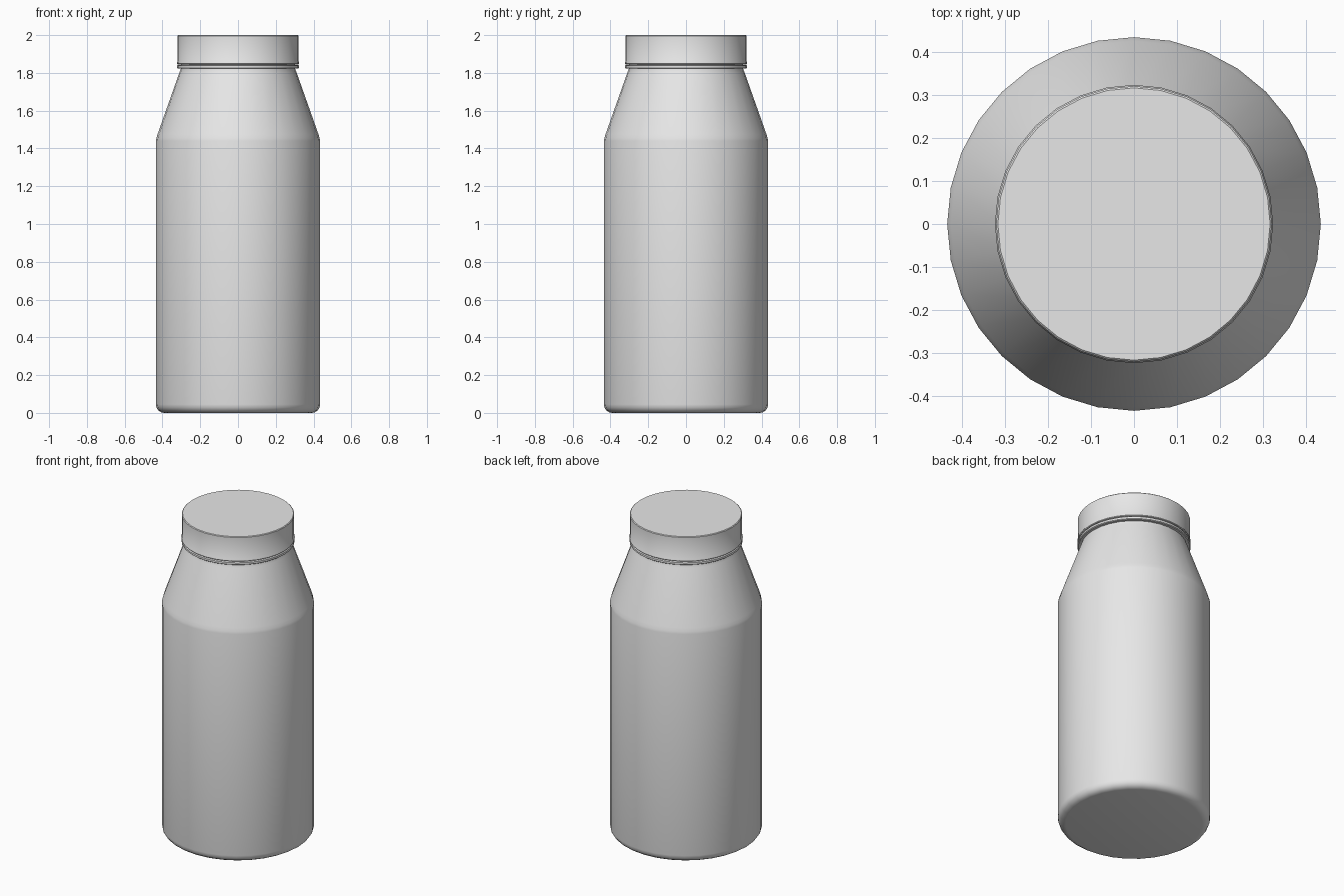
import bpy, bmesh, math

if "Cube" in bpy.data.objects:
    bpy.data.objects.remove(bpy.data.objects["Cube"])

SIDES = 32

grey = bpy.data.materials.new("light_grey")
grey.diffuse_color = (0.8, 0.8, 0.8, 1)
grey.use_nodes = True
grey.node_tree.nodes["Principled BSDF"].inputs["Base Color"].default_value = grey.diffuse_color


def lathe(name, profile):
    """Spin (radius, height) points around z; end points get flat caps."""
    bm = bmesh.new()
    rings = []
    for r, z in profile:
        rings.append([bm.verts.new((r * math.cos(2 * math.pi * i / SIDES),
                                    r * math.sin(2 * math.pi * i / SIDES), z))
                      for i in range(SIDES)])
    for a, b in zip(rings, rings[1:]):
        for i in range(SIDES):
            j = (i + 1) % SIDES
            bm.faces.new((a[i], a[j], b[j], b[i]))
    bm.faces.new(rings[0][::-1])
    bm.faces.new(rings[-1])
    mesh = bpy.data.meshes.new(name)
    bm.to_mesh(mesh)
    bm.free()
    mesh.materials.append(grey)
    obj = bpy.data.objects.new(name, mesh)
    bpy.context.collection.objects.link(obj)
    bpy.context.view_layer.objects.active = obj
    obj.select_set(True)
    bpy.ops.object.shade_smooth_by_angle(angle=math.radians(35))
    obj.select_set(False)
    return obj


# Bottle body: rounded base edge, straight wall, tapered shoulder, neck
R, B = 0.435, 0.045
base = [(R - B + B * math.sin(a), B - B * math.cos(a))
        for a in (math.radians(d) for d in (0, 22.5, 45, 67.5, 90))]
lathe("bottle_body", base + [(R, 1.44), (0.432, 1.455), (0.426, 1.475),
                             (0.311, 1.80), (0.303, 1.82), (0.303, 1.90)])

# Tamper ring under the cap
lathe("tamper_ring", [(0.300, 1.822), (0.318, 1.822), (0.323, 1.826),
                      (0.323, 1.838), (0.318, 1.843), (0.300, 1.843)])

# Cap with a slightly flared lower lip and softened top edge
lathe("cap", [(0.300, 1.845), (0.320, 1.845), (0.324, 1.849), (0.324, 1.855),
              (0.321, 1.860), (0.321, 1.996), (0.317, 2.0)])
